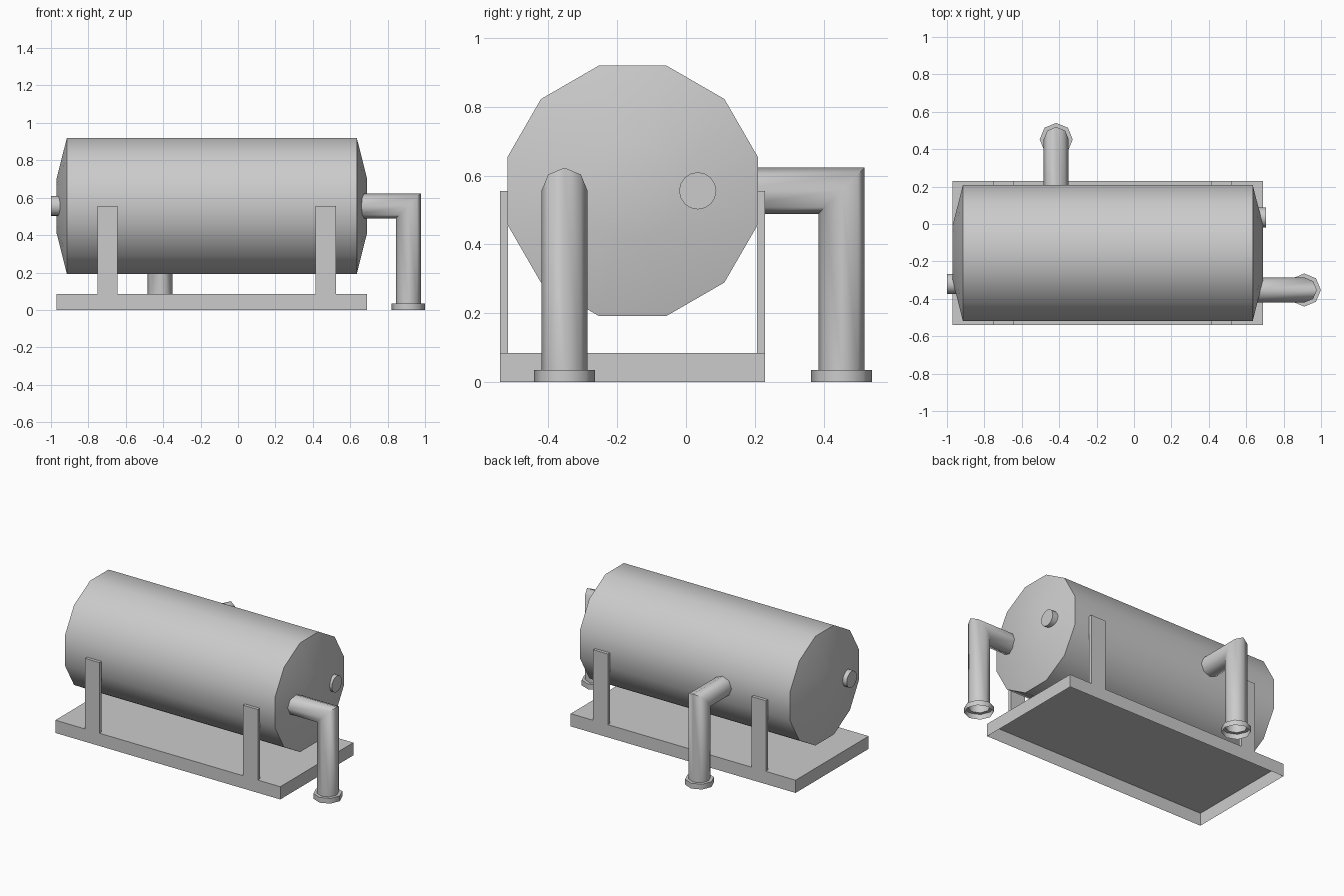
import bpy, bmesh
from math import sin, cos, tau, radians
from mathutils import Matrix, Vector

if "Cube" in bpy.data.objects:
    bpy.data.objects.remove(bpy.data.objects["Cube"])

metal = bpy.data.materials.new("plain_grey")
metal.use_nodes = True
GREY = (0.6, 0.6, 0.6, 1)
metal.diffuse_color = GREY
metal.node_tree.nodes["Principled BSDF"].inputs["Base Color"].default_value = GREY


def finish(name, bm, angle=50, fix=True):
    if fix:
        bmesh.ops.recalc_face_normals(bm, faces=bm.faces)
    mesh = bpy.data.meshes.new(name)
    bm.to_mesh(mesh)
    bm.free()
    mesh.materials.append(metal)
    ob = bpy.data.objects.new(name, mesh)
    bpy.context.collection.objects.link(ob)
    bpy.ops.object.select_all(action='DESELECT')
    ob.select_set(True)
    bpy.context.view_layer.objects.active = ob
    bpy.ops.object.shade_smooth_by_angle(angle=radians(angle))
    return ob


def loft(rings, cap_start=False, cap_end=False):
    """Bridge a list of equal-length point rings."""
    bm = bmesh.new()
    loops = [[bm.verts.new(p) for p in ring] for ring in rings]
    n = len(loops[0])
    for a, b in zip(loops, loops[1:]):
        for i in range(n):
            j = (i + 1) % n
            bm.faces.new((a[i], a[j], b[j], b[i]))
    if cap_start:
        bm.faces.new(loops[0][::-1])
    if cap_end:
        bm.faces.new(loops[-1])
    return bm


def circle(n, r, offset=0):
    return [(r * cos(tau * i / n + offset), r * sin(tau * i / n + offset)) for i in range(n)]


def lathe_x(name, profile, y, z, sides, offset=0):
    """Closed solid turned around an axis along x; profile is (x, radius)."""
    rings = [[(x, y + s, z + t) for t, s in circle(sides, r, offset)] for x, r in profile]
    return finish(name, loft(rings, True, True))


def box(name, x, y, z, open_bottom=False):
    bm = bmesh.new()
    size = Matrix.Diagonal((x[1] - x[0], y[1] - y[0], z[1] - z[0], 1))
    centre = Vector((sum(x) / 2, sum(y) / 2, sum(z) / 2))
    bmesh.ops.create_cube(bm, size=1, matrix=Matrix.Translation(centre) @ size)
    if open_bottom:
        bm.normal_update()
        bmesh.ops.delete(bm, geom=[f for f in bm.faces if f.normal.z < -0.5], context='FACES')
    return finish(name, bm, 30, fix=False)


AXIS_Y, AXIS_Z = -0.155, 0.556

# Tank with shallow tapered ends
lathe_x("tank", [(-0.97, 0.15), (-0.915, 0.377), (0.635, 0.377), (0.69, 0.15)],
        AXIS_Y, AXIS_Z, 12, radians(15))

# Round end plugs
lathe_x("left_plug", [(0.66, 0.054), (0.706, 0.054)], 0.034, AXIS_Z, 16)
lathe_x("right_plug", [(-1.0, 0.054), (-0.95, 0.054)], -0.32, AXIS_Z, 16)

# Base tray, open underneath, and four uprights
box("base", (-0.97, 0.69), (-0.54, 0.23), (0, 0.085), open_bottom=True)
for end, x in (("right", (-0.75, -0.645)), ("left", (0.415, 0.524))):
    box("front_post_" + end, x, (-0.54, -0.517), (0.085, 0.556))
    box("back_post_" + end, x, (0.207, 0.23), (0.085, 0.556))


def elbow_pipe(name, start, reach, angle, place):
    """Mitred pipe going outward then down, ending in an open flange."""
    pipe, rim = circle(8, 0.067), circle(8, 0.0885)
    rings = [[(start, s, AXIS_Z + t) for t, s in pipe],
             [(reach + t, s, AXIS_Z + t) for t, s in pipe],
             [(reach + t, s, 0.035) for t, s in pipe],
             [(reach + t, s, 0.035) for t, s in rim],
             [(reach + t, s, 0) for t, s in rim]]
    bm = loft(rings)
    bm.transform(Matrix.Translation(place) @ Matrix.Rotation(angle, 4, 'Z'))
    finish(name, bm)


# Outlet pipes on the left end and at the back
elbow_pipe("left_pipe", 0.62, 0.9105, 0, (0, -0.353, 0))
elbow_pipe("back_pipe", 0.1, 0.452, tau / 4, (-0.416, 0, 0))
